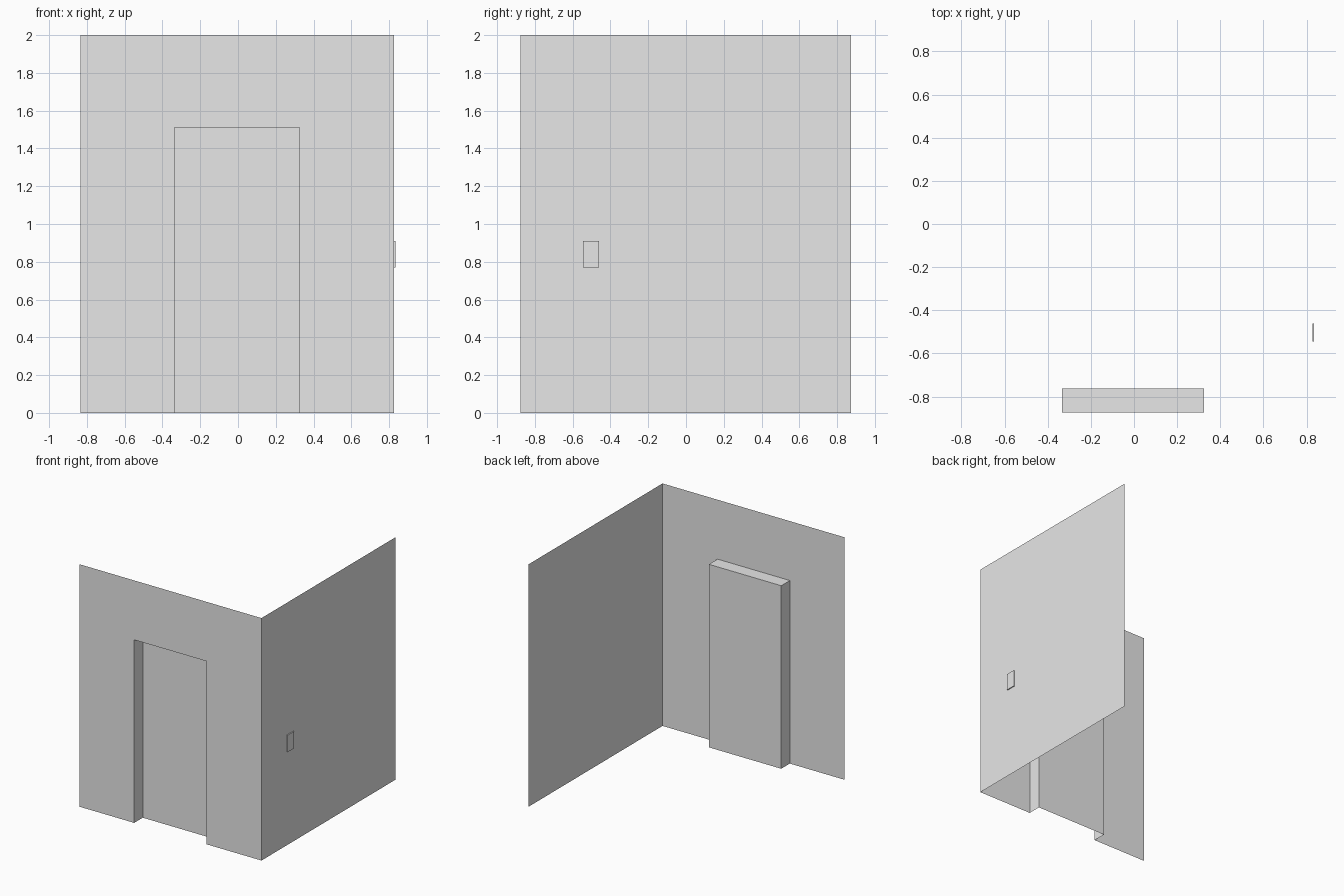
import bpy
import bmesh

cube = bpy.data.objects.get("Cube")
if cube:
    bpy.data.objects.remove(cube, do_unlink=True)

grey = bpy.data.materials.new("plain grey")
grey.use_nodes = True
grey.diffuse_color = (0.8, 0.8, 0.8, 1)
grey.node_tree.nodes["Principled BSDF"].inputs["Base Color"].default_value = (0.8, 0.8, 0.8, 1)

# Room extents
LEFT, RIGHT, FRONT, BACK, TOP = -0.835, 0.827, -0.875, 0.873, 2.0
# Doorway recess
DOOR_L, DOOR_R, DOOR_BACK, DOOR_TOP = -0.335, 0.325, -0.763, 1.51


def sheet_object(name, quads):
    """Make one object from a list of four-cornered sheets."""
    bm = bmesh.new()
    for quad in quads:
        bm.faces.new([bm.verts.new(p) for p in quad])
    bmesh.ops.remove_doubles(bm, verts=bm.verts, dist=0.0001)
    mesh = bpy.data.meshes.new(name)
    bm.to_mesh(mesh)
    bm.free()
    mesh.materials.append(grey)
    obj = bpy.data.objects.new(name, mesh)
    bpy.context.collection.objects.link(obj)
    return obj


def facing_front(x0, x1, y, z0, z1):
    return [(x0, y, z0), (x1, y, z0), (x1, y, z1), (x0, y, z1)]


def facing_left(x, y0, y1, z0, z1):
    return [(x, y0, z0), (x, y1, z0), (x, y1, z1), (x, y0, z1)]


# Front wall around the doorway
sheet_object("front_wall", [
    facing_front(LEFT, DOOR_L, FRONT, 0, DOOR_TOP),
    facing_front(DOOR_R, RIGHT, FRONT, 0, DOOR_TOP),
    facing_front(LEFT, DOOR_L, FRONT, DOOR_TOP, TOP),
    facing_front(DOOR_L, DOOR_R, FRONT, DOOR_TOP, TOP),
    facing_front(DOOR_R, RIGHT, FRONT, DOOR_TOP, TOP),
])

# Side wall
sheet_object("side_wall", [facing_left(RIGHT, FRONT, BACK, 0, TOP)])

# Recessed door with jambs and head, open underneath
sheet_object("door_panel", [facing_front(DOOR_L, DOOR_R, DOOR_BACK, 0, DOOR_TOP)])
sheet_object("door_frame", [
    facing_left(DOOR_L, FRONT, DOOR_BACK, 0, DOOR_TOP),
    facing_left(DOOR_R, FRONT, DOOR_BACK, 0, DOOR_TOP)[::-1],
    [(DOOR_L, FRONT, DOOR_TOP), (DOOR_L, DOOR_BACK, DOOR_TOP),
     (DOOR_R, DOOR_BACK, DOOR_TOP), (DOOR_R, FRONT, DOOR_TOP)],
])

# Thin switch plate on the outside of the side wall
bpy.ops.mesh.primitive_cube_add(size=1, location=(RIGHT + 0.004, -0.503, 0.84))
plate = bpy.context.object
plate.name = "switch_plate"
plate.scale = (0.008, 0.085, 0.14)
plate.data.materials.append(grey)
